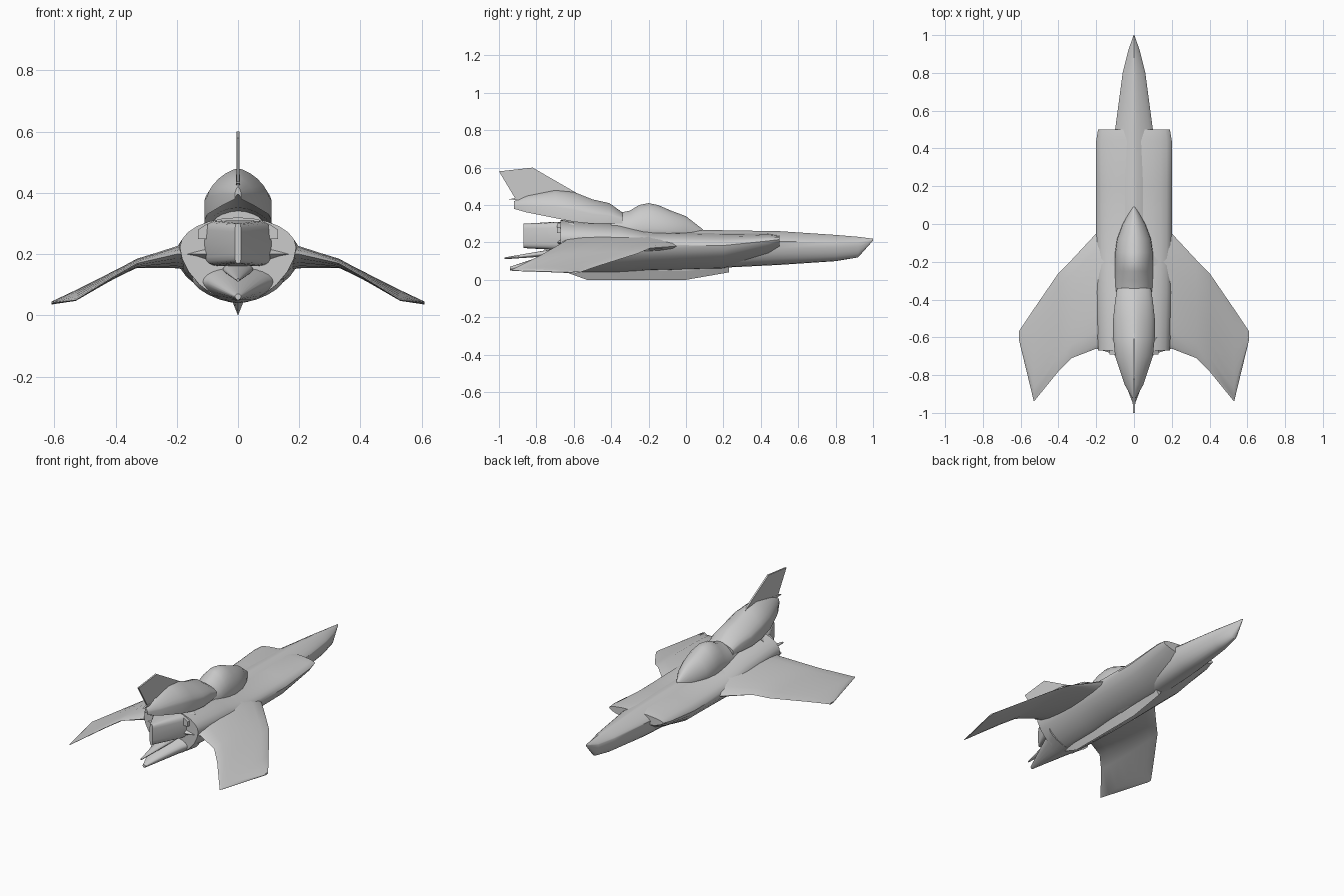
import bpy, bmesh, math

cube = bpy.data.objects.get("Cube")
if cube:
    bpy.data.objects.remove(cube, do_unlink=True)

grey = bpy.data.materials.new("light_grey_hull")
grey.use_nodes = True
colour = (0.6, 0.6, 0.6, 1)
grey.diffuse_color = colour
grey.node_tree.nodes["Principled BSDF"].inputs["Base Color"].default_value = colour


def loft(name, rings):
    """Skin a list of closed rings of points and cap both ends."""
    bm = bmesh.new()
    rows = [[bm.verts.new(point) for point in ring] for ring in rings]
    for near, far in zip(rows, rows[1:]):
        for i in range(len(near)):
            bm.faces.new((near[i - 1], near[i], far[i], far[i - 1]))
    bm.faces.new(rows[0])
    bm.faces.new(rows[-1])
    bmesh.ops.recalc_face_normals(bm, faces=bm.faces)
    mesh = bpy.data.meshes.new(name)
    bm.to_mesh(mesh)
    bm.free()
    mesh.materials.append(grey)
    obj = bpy.data.objects.new(name, mesh)
    bpy.context.collection.objects.link(obj)
    bpy.ops.object.select_all(action="DESELECT")
    obj.select_set(True)
    bpy.context.view_layer.objects.active = obj
    bpy.ops.object.shade_smooth_by_angle(angle=math.radians(35))


def quarter(power, steps=6):
    """Points of a superellipse quarter, from its crown to its side."""
    angles = [math.pi / 2 * i / steps for i in range(steps + 1)]
    return [(math.sin(a) ** (2 / power), max(math.cos(a), 0) ** (2 / power)) for a in angles]


def body(name, upper, lower, waist, sections):
    """Symmetric loft along y; a section is (y, half width, top, bottom).

    The waist is the height share of the widest line. Upper and lower set how
    square each half is; a lower value of None arches the underside inward.
    """
    if lower is None:
        below = [(x, -x * x) for x, z in reversed(quarter(2))]
    else:
        below = [(x, -z) for x, z in reversed(quarter(lower)[:-1])]
    half = quarter(upper) + below
    ring = half + [(-x, z) for x, z in reversed(half[1:-1])]
    rings = []
    for y, width, top, bottom in sections:
        middle = bottom + waist * (top - bottom)
        rings.append([(x * width, y, middle + z * (top - middle if z > 0 else middle - bottom))
                      for x, z in ring])
    loft(name, rings)


def blade(name, outline, thickness):
    """Upright plate on the centre line from a (y, z) outline."""
    loft(name, [[(side * thickness / 2, y, z) for y, z in outline] for side in (-1, 1)])


# Long ridged nose
body("nose", 1.3, 2.2, 0.7, [
    (1, .002, .22, .21), (.92, .03, .23, .12), (.8, .06, .24, .1),
    (.5, .1, .26, .08), (-.1, .12, .27, .05)])

# Wide central hull with shoulder intakes
body("main_hull", 2, 1.7, 0.65, [
    (.5, .19, .24, .17), (.44, .2, .25, .13), (.2, .2, .25, .06),
    (-.2, .2, .26, .05), (-.36, .2, .3, .04), (-.67, .19, .32, .04)])

# Wedge shaped engine block behind the hull
body("engine_block", 5, 5, 0.5, [
    (-.6, .13, .31, .16), (-.7, .1, .31, .16), (-.87, .01, .3, .17)])

# Lower tail and its small spike
body("lower_tail", 2, 1.6, 0.6, [
    (-.6, .15, .17, .04), (-.7, .1, .15, .04), (-.94, .01, .07, .05)])
body("tail_spike", 2, 2, 0.5, [(-.68, .05, .17, .13), (-.97, .004, .12, .11)])

# Keel tapering to a sharp lower edge
body("keel", 2, 1, 0.5, [
    (.23, .02, .1, .04), (0, .02, .1, 0), (-.53, .02, .1, 0), (-.64, .02, .1, .04)])

# Canopy bubble
body("canopy", 1.8, 5, 0.25, [
    (.09, .01, .27, .23), (0, .06, .34, .23), (-.08, .09, .37, .23), (-.15, .1, .4, .23),
    (-.2, .1, .41, .23), (-.25, .1, .4, .23), (-.3, .1, .37, .23), (-.4, .1, .35, .23)])

# Dorsal pod with a hollow underside
body("dorsal_pod", 1.5, None, 0.4, [
    (-.34, .09, .36, .3), (-.41, .1, .41, .3), (-.5, .11, .43, .3), (-.6, .11, .47, .31),
    (-.7, .1, .48, .33), (-.85, .05, .45, .36), (-.92, .01, .42, .38)])

# Tail fin and the small spur below it
blade("tail_fin", [(-.56, .45), (-.82, .6), (-1, .58), (-.91, .43), (-.75, .42)], 0.01)
blade("fin_spur", [(-.8, .46), (-.95, .43), (-.8, .42)], 0.012)

# Drooping wings: (x, front y, back y, front z, back z, thickness)
wing = [(.1, 0, -.69, .2, .2, .12), (.2, -.05, -.66, .18, .2, .07),
        (.33, -.19, -.71, .17, .17, .03), (.4, -.26, -.78, .14, .13, .025),
        (.53, -.45, -.94, .08, .05, .02), (.61, -.57, -.61, .04, .04, .01)]
turns = [math.tau * i / 16 for i in range(16)]
chord = [((1 - math.cos(turn)) / 2, math.sin(turn) / 2) for turn in turns]
for side, label in ((1, "left"), (-1, "right")):
    loft(label + "_wing", [
        [(side * x, front + (back - front) * along, low + (high - low) * along + depth * up)
         for along, up in chord]
        for x, front, back, low, high, depth in wing])
    # Nozzle lip beside the engine
    loft(label + "_nozzle_lip", [
        [(side * x, y, z) for x, z in ((.1, .25), (.13, .25), (.13, .28), (.1, .3))]
        for y in (-.6, -.69)])
